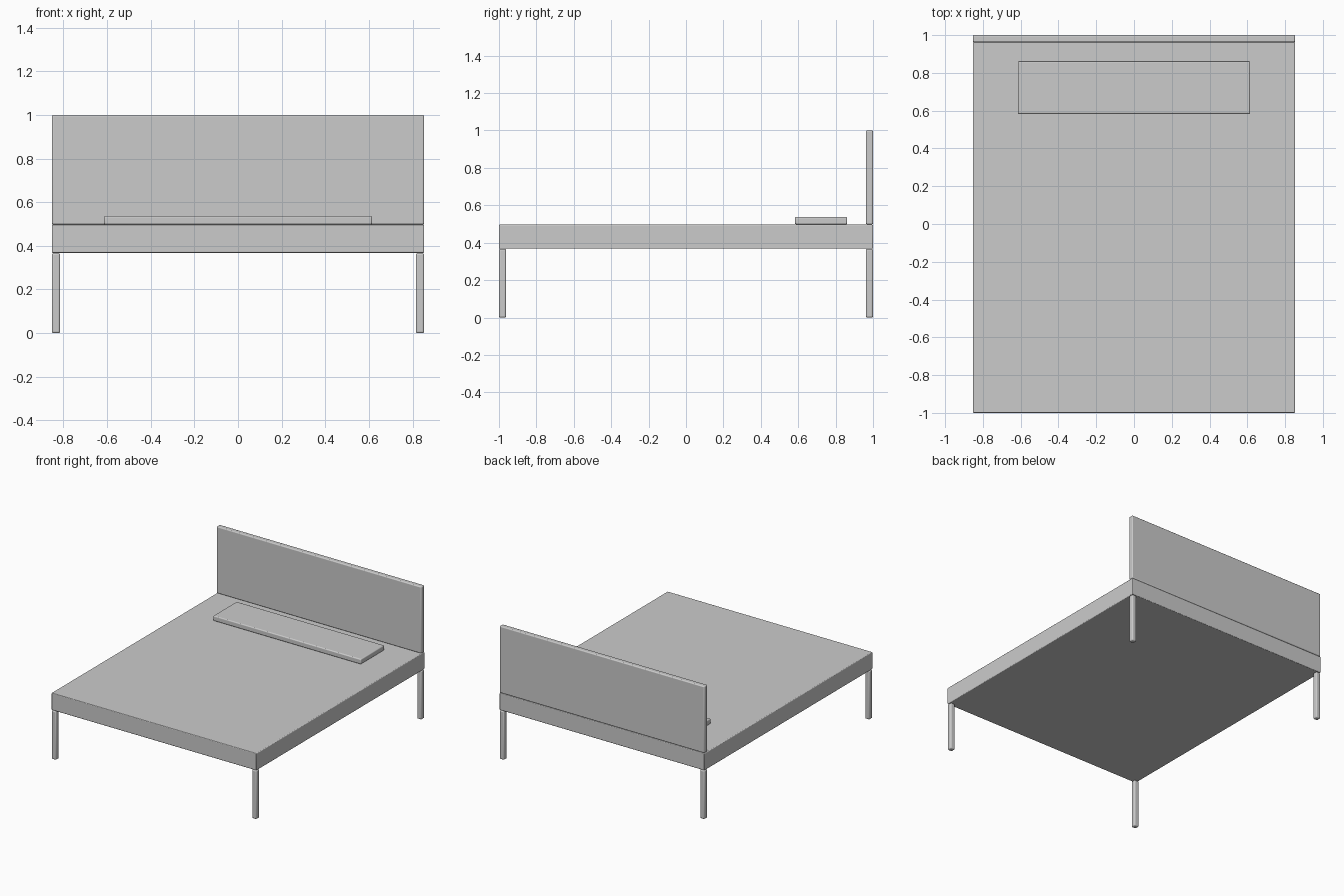
import bpy

if "Cube" in bpy.data.objects:
    bpy.data.objects.remove(bpy.data.objects["Cube"])


def box(name, lo, hi, bevel):
    """Box between two corners with softly rounded edges."""
    bpy.ops.mesh.primitive_cube_add(
        size=1, location=[(a + b) / 2 for a, b in zip(lo, hi)])
    ob = bpy.context.object
    ob.name = name
    ob.scale = [b - a for a, b in zip(lo, hi)]
    bpy.ops.object.transform_apply(location=False, rotation=False, scale=True)
    mod = ob.modifiers.new("rounded_edges", 'BEVEL')
    mod.width = bevel
    mod.segments = 3
    bpy.ops.object.shade_smooth_by_angle()
    return ob


W, L, T = 0.853, 1.0, 0.038   # half width, half length, board thickness

# Mattress slab
box("mattress", (-W, -L, 0.368), (W, L, 0.497), 0.005)

# Headboard standing on the back edge
box("headboard", (-W, L - T, 0.498), (W, L, 1.0), 0.007)

# Long flat pillow
box("pillow", (-0.615, 0.583, 0.498), (0.615, 0.862, 0.537), 0.007)

# Four corner legs
for side, sx in (("left", -1), ("right", 1)):
    for end, sy in (("front", -1), ("back", 1)):
        xs = sorted((sx * W, sx * (W - T)))
        ys = sorted((sy * L, sy * (L - T)))
        box(f"{end}_{side}_leg", (xs[0], ys[0], 0.0), (xs[1], ys[1], 0.366), 0.008)
